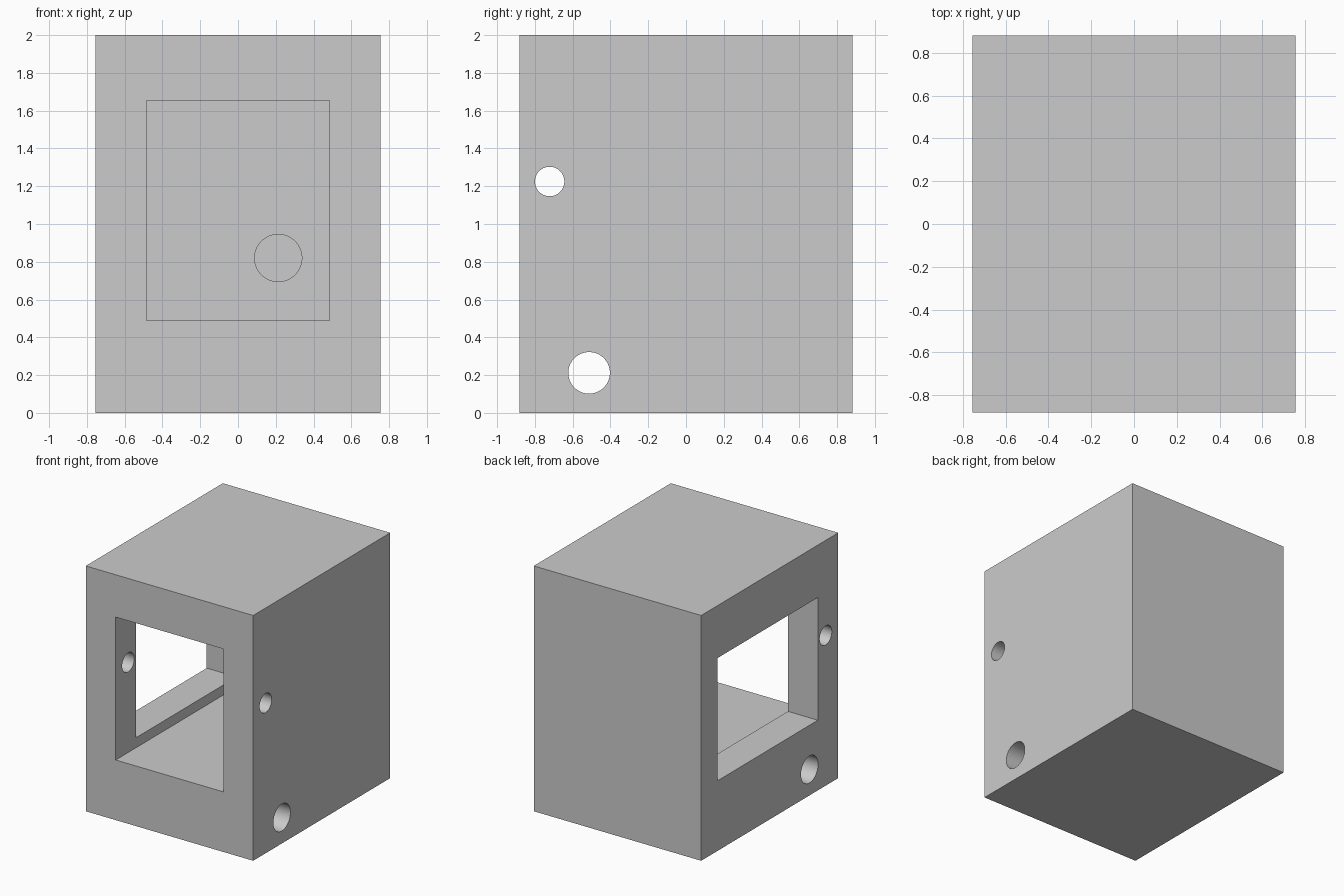
import bpy
import math

if "Cube" in bpy.data.objects:
    bpy.data.objects.remove(bpy.data.objects["Cube"], do_unlink=True)

grey = bpy.data.materials.new("plain_grey")
grey.use_nodes = True
grey.diffuse_color = (0.6, 0.6, 0.6, 1)
grey.node_tree.nodes["Principled BSDF"].inputs["Base Color"].default_value = (0.6, 0.6, 0.6, 1)

HALF_X, HALF_Y = 0.755, 0.8825


def box(name, x, y, z):
    """Box spanning the given (low, high) ranges."""
    spans = (x, y, z)
    bpy.ops.mesh.primitive_cube_add(size=1, location=[(a + b) / 2 for a, b in spans])
    obj = bpy.context.object
    obj.name = name
    obj.scale = [b - a for a, b in spans]
    bpy.ops.object.transform_apply(location=False, rotation=False, scale=True)
    obj.data.materials.append(grey)
    return obj


def cylinder(name, radius, depth, location, rotation):
    bpy.ops.mesh.primitive_cylinder_add(vertices=64, radius=radius, depth=depth,
                                        location=location, rotation=rotation)
    obj = bpy.context.object
    obj.name = name
    obj.data.materials.append(grey)
    return obj


# Solid block
housing = box("housing", (-HALF_X, HALF_X), (-HALF_Y, HALF_Y), (0, 2))

ALONG_X = (0, math.pi / 2, 0)
ALONG_Y = (math.pi / 2, 0, 0)
BACK_WALL = 0.68

cutters = [
    # Chamber open at the front
    box("chamber_cutter", (-0.485, 0.485), (-1, BACK_WALL), (0.49, 1.655)),
    # Window in the -x side wall
    box("side_window_cutter", (-1, -0.4), (-0.62, 0.675), (0.572, 1.572)),
    # Cross holes right through the block
    cylinder("upper_hole_cutter", 0.078, 2, (0, -0.722, 1.225), ALONG_X),
    cylinder("lower_hole_cutter", 0.11, 2, (0, -0.513, 0.212), ALONG_X),
    # Blind socket in the chamber's back wall
    cylinder("socket_cutter", 0.125, 0.2, (0.213, BACK_WALL, 0.82), ALONG_Y),
]

for cutter in cutters:
    cut = housing.modifiers.new(cutter.name, "BOOLEAN")
    cut.operation = "DIFFERENCE"
    cut.solver = "EXACT"
    cut.object = cutter

bpy.ops.object.select_all(action="DESELECT")
housing.select_set(True)
bpy.context.view_layer.objects.active = housing
for name in [m.name for m in housing.modifiers]:
    bpy.ops.object.modifier_apply(modifier=name)
for cutter in cutters:
    bpy.data.objects.remove(cutter, do_unlink=True)

# Round holes smooth, block edges sharp
bpy.ops.object.shade_smooth_by_angle(angle=math.radians(30))
